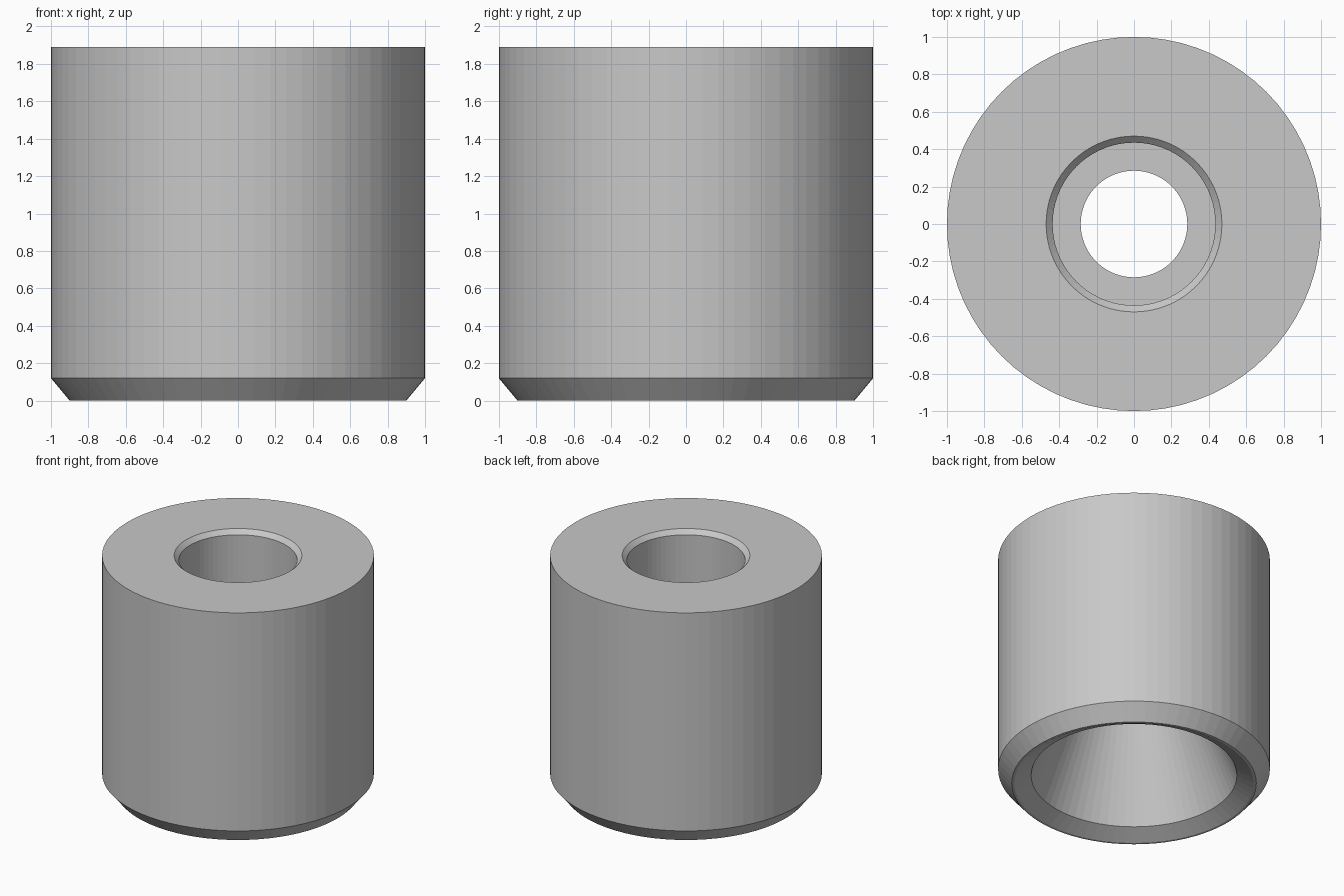
import bpy, bmesh, math

cube = bpy.data.objects.get("Cube")
if cube:
    bpy.data.objects.remove(cube, do_unlink=True)

SIDES = 72

# Plain grey metal
grey = bpy.data.materials.new("grey metal")
grey.use_nodes = True
colour = (0.58, 0.58, 0.58, 1)
grey.diffuse_color = colour
grey.node_tree.nodes["Principled BSDF"].inputs["Base Color"].default_value = colour

# Closed cross-section (radius, height), running up the outside and down the bore
profile = [
    (0.90, 0.0),     # bottom rim
    (1.00, 0.12),    # outer chamfer
    (1.00, 1.89),    # outer wall
    (0.47, 1.89),    # top face
    (0.435, 1.855),  # bore chamfer
    (0.435, 1.30),   # counterbore wall
    (0.285, 1.30),   # shelf
    (0.285, 1.20),   # through hole
    (0.757, 0.066),  # tapered cavity
    (0.88, 0.0),     # inner bottom chamfer
]


def lathe(name, points, material):
    bm = bmesh.new()
    rings = []
    for i in range(SIDES):
        a = 2 * math.pi * i / SIDES
        rings.append([bm.verts.new((r * math.cos(a), r * math.sin(a), z))
                      for r, z in points])
    n = len(points)
    for i in range(SIDES):
        here, there = rings[i], rings[(i + 1) % SIDES]
        for j in range(n):
            k = (j + 1) % n
            bm.faces.new((here[j], there[j], there[k], here[k]))
    bmesh.ops.recalc_face_normals(bm, faces=bm.faces)
    mesh = bpy.data.meshes.new(name)
    bm.to_mesh(mesh)
    bm.free()
    mesh.materials.append(material)
    obj = bpy.data.objects.new(name, mesh)
    bpy.context.collection.objects.link(obj)
    return obj


# Hollow bushing body
lathe("bushing_body", profile, grey)
